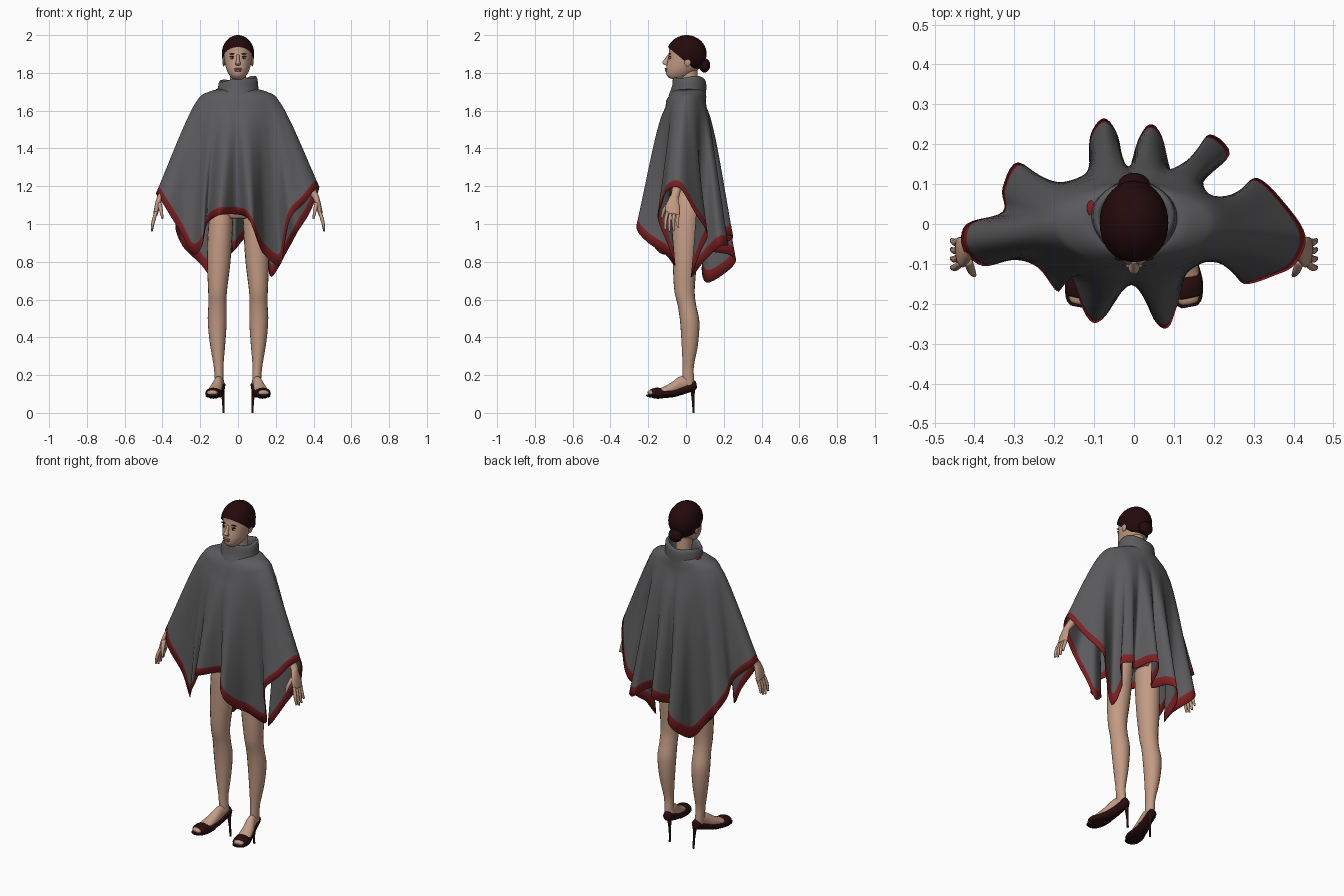
import bpy, bmesh, math
from mathutils import Vector, Matrix

cube = bpy.data.objects.get("Cube")
if cube:
    bpy.data.objects.remove(cube, do_unlink=True)


def material(name, r, g, b):
    mat = bpy.data.materials.new(name)
    mat.use_nodes = True
    mat.diffuse_color = (r, g, b, 1)
    node = next(n for n in mat.node_tree.nodes if n.type == "BSDF_PRINCIPLED")
    node.inputs["Base Color"].default_value = (r, g, b, 1)
    node.inputs["Roughness"].default_value = 0.8
    return mat


skin = material("skin", 0.55, 0.33, 0.23)
hair = material("dark_hair", 0.017, 0.003, 0.0035)
wool = material("grey_wool", 0.105, 0.105, 0.11)
trim = material("red_trim", 0.21, 0.014, 0.016)
leather = material("dark_leather", 0.02, 0.004, 0.004)
white = material("eye_white", 0.45, 0.38, 0.34)
dark = material("eye_dark", 0.03, 0.015, 0.012)
lip = material("lips", 0.34, 0.14, 0.11)


def finish(name, bm, *mats):
    bmesh.ops.recalc_face_normals(bm, faces=bm.faces)
    mesh = bpy.data.meshes.new(name)
    bm.to_mesh(mesh)
    bm.free()
    for mat in mats:
        mesh.materials.append(mat)
    obj = bpy.data.objects.new(name, mesh)
    bpy.context.collection.objects.link(obj)
    mesh.shade_smooth()
    return obj


def spline(p, t):
    """Point on a smooth curve between the second and third of four points."""
    a, b, c, d = p
    return b + (c - a) * (t / 2) + (2 * a - 5 * b + 4 * c - d) * (t * t / 2) \
        + (3 * b - a - 3 * c + d) * (t ** 3 / 2)


def skin_rings(bm, rings, closed_ends):
    rows = [[bm.verts.new(p) for p in ring] for ring in rings]
    n = len(rows[0])
    for r in range(len(rows) - 1):
        for k in range(n):
            j = (k + 1) % n
            bm.faces.new((rows[r][k], rows[r][j], rows[r + 1][j], rows[r + 1][k]))
    if closed_ends:
        bm.faces.new(rows[0])
        bm.faces.new(rows[-1])


def tube(name, rows, mat, side=1, sides=20, steps=4):
    """Smooth loft of elliptical rings; each row is x, y, z, width, depth."""
    pts = [Vector((side * r[0],) + tuple(r[1:])) for r in rows]
    axis = (pts[-1] - pts[0]).to_3d().normalized()
    ref = Vector((0, 1, 0)) if abs(axis.z) > 0.6 else Vector((0, 0, 1))
    across = axis.cross(ref).normalized()
    over = across.cross(axis)
    fine = []
    for i in range(len(pts) - 1):
        quad = [pts[max(0, min(len(pts) - 1, i + k))] for k in (-1, 0, 1, 2)]
        fine += [spline(quad, s / steps) for s in range(steps)]
    fine.append(pts[-1])
    turns = [math.tau * k / sides for k in range(sides)]
    rings = [[p.to_3d() + across * p[3] * math.cos(a) + over * p[4] * math.sin(a)
              for a in turns] for p in fine]
    bm = bmesh.new()
    skin_rings(bm, rings, True)
    return finish(name, bm, mat)


def ball(name, centre, size, mat):
    bm = bmesh.new()
    bmesh.ops.create_uvsphere(bm, u_segments=28, v_segments=18, radius=1)
    bmesh.ops.transform(bm, matrix=Matrix.Translation(centre) @ Matrix.Diagonal((*size, 1)),
                        verts=bm.verts)
    return finish(name, bm, mat)


# Poncho: hem outline, counterclockwise from the front centre
hem = [Vector(p) for p in (
    (0, -.14, 1.05), (.05, -.24, 1.03), (.085, -.26, .97), (.11, -.2, .9), (.14, -.11, .84),
    (.22, -.06, .78), (.245, -.1, .9), (.275, -.15, 1.03), (.35, -.13, 1.11),
    (.405, -.1, 1.18), (.43, -.03, 1.19), (.38, .05, 1.06), (.31, .115, .95), (.26, .08, .86),
    (.18, .03, .72), (.17, .1, .81), (.24, .175, .88), (.19, .225, .89), (.15, .17, .92),
    (.1, .12, .93), (.07, .22, .94), (.04, .25, .93), (.01, .21, .9),
    (-.02, .12, .86), (-.04, .22, .84), (-.075, .265, .81), (-.11, .22, .75),
    (-.12, .11, .69), (-.2, .09, .79), (-.29, .155, .88), (-.33, .09, .97),
    (-.33, .03, 1.05), (-.42, 0, 1.14), (-.43, -.06, 1.16), (-.38, -.105, 1.08),
    (-.3, -.09, .95), (-.24, -.11, .84),
    (-.19, -.17, .89), (-.165, -.12, 1.0), (-.12, -.23, 1.04), (-.08, -.24, 1.05))]
count = len(hem)
outline = [spline([hem[(i + k) % count] for k in (-1, 0, 1, 2)], s / 5)
           for i in range(count) for s in range(5)]


def blur(points, reach):
    n = len(points)
    return [sum((points[(i + k) % n] for k in range(-reach, reach + 1)), Vector())
            / (2 * reach + 1) for i in range(n)]


soft = blur(outline, 10)
headings = [Vector((p.x * 0.55, p.y, 0)).normalized() for p in blur(soft, 12)]


def ring_at(width, depth, z, rise=0, y=0.0):
    return [Vector((h.x * width, h.y * depth + y, z + rise * abs(h.x))) for h in headings]


shoulder = ring_at(0.205, 0.11, 1.61, 0.06)
rings = [ring_at(0.085, 0.08, 1.72, 0, 0.02), ring_at(0.14, 0.095, 1.685, 0.02, 0.01),
         ring_at(0.185, 0.105, 1.65, 0.038)]
fall = [k / 12 for k in range(12)] + [0.93, 1]
for t in fall:
    bulge = 0.02 * math.sin(math.pi * t ** 0.6)
    rings.append([s.lerp(Vector((m.x, m.y, o.z)).lerp(o, t ** 0.45), t) + h * bulge
                  for s, m, o, h in zip(shoulder, soft, outline, headings)])
bm = bmesh.new()
skin_rings(bm, rings, False)
bm.faces.ensure_lookup_table()
for face in bm.faces[-len(outline):]:
    face.material_index = 1
poncho = finish("poncho", bm, wool, trim)
solid = poncho.modifiers.new("cloth_thickness", "SOLIDIFY")
solid.thickness = 0.004

# Rolled cowl collar with a small red tab at its side
collar_rings = []
for radius, y, z in ((.106, .008, 1.675), (.1, .012, 1.7), (.096, .018, 1.73),
                     (.094, .018, 1.755), (.088, .018, 1.768), (.08, .018, 1.768),
                     (.072, .018, 1.75), (.07, .018, 1.7)):
    turns = [math.tau * k / 40 for k in range(40)]
    collar_rings.append([(radius * 1.1 * math.cos(a), y + radius * .94 * math.sin(a),
                          z + .012 * math.cos(a) * (z > 1.72) + .006 * math.sin(3 * a))
                         for a in turns])
bm = bmesh.new()
skin_rings(bm, collar_rings, False)
finish("collar", bm, wool)
ball("collar_tab", (-.108, .04, 1.712), (.01, .019, .0045), trim)

# Body and head
tube("torso", ((0, .01, 1.03, .09, .06), (0, .01, 1.1, .13, .085), (0, .01, 1.3, .1, .075),
               (0, 0, 1.5, .12, .08), (0, .01, 1.62, .1, .06)), skin)
tube("neck", ((0, .025, 1.6, .06, .05), (0, .02, 1.72, .043, .045),
              (0, .01, 1.84, .045, .05)), skin)
tube("head", ((0, -.075, 1.768, .016, .02), (0, -.065, 1.778, .034, .043),
              (0, -.045, 1.805, .054, .064), (0, -.02, 1.84, .067, .082),
              (0, -.005, 1.88, .074, .092), (0, 0, 1.92, .074, .092),
              (0, .01, 1.955, .052, .062), (0, .01, 1.975, .02, .03)), skin, sides=32)
tube("nose", ((0, -.09, 1.895, .007, .007), (0, -.104, 1.868, .009, .012),
              (0, -.11, 1.85, .014, .016), (0, -.1, 1.838, .01, .008)), skin)
ball("upper_lip", (0, -.105, 1.821), (.021, .008, .005), lip)
ball("lower_lip", (0, -.104, 1.812), (.018, .008, .006), lip)

# Hair swept back over the skull into a bun
bm = bmesh.new()
bmesh.ops.create_uvsphere(bm, u_segments=36, v_segments=24, radius=1)
bmesh.ops.transform(bm, matrix=Matrix.Translation((0, .003, 1.9))
                    @ Matrix.Diagonal((.086, .106, .1, 1)), verts=bm.verts)
bmesh.ops.bisect_plane(bm, geom=bm.verts[:] + bm.edges[:] + bm.faces[:],
                       plane_co=(0, -.09, 1.932), plane_no=(0, .64, .77), clear_inner=True)
finish("hair", bm, hair)
ball("hair_bun", (0, .098, 1.84), (.04, .03, .038), hair)

for side, label in ((1, "left_"), (-1, "right_")):
    # Face details
    ball(label + "ear", (side * .075, .008, 1.86), (.007, .017, .026), skin)
    ball(label + "eye", (side * .03, -.084, 1.879), (.013, .0065, .007), white)
    ball(label + "iris", (side * .03, -.0885, 1.879), (.006, .003, .006), dark)
    ball(label + "eyelid", (side * .031, -.085, 1.886), (.014, .006, .003), dark)
    ball(label + "eyebrow", (side * .032, -.086, 1.901), (.017, .006, .003), hair)

    # Arm and hand
    tube(label + "arm", ((.15, 0, 1.56, .03, .03), (.28, -.025, 1.35, .027, .027),
                         (.395, -.053, 1.17, .02, .023), (.415, -.065, 1.135, .016, .025),
                         (.428, -.07, 1.09, .015, .038), (.438, -.07, 1.05, .012, .037)),
         skin, side)
    for k in range(4):
        y = -.098 + k * .019
        drop = (.01, 0, .006, .022)[k]
        tube(label + "finger_%d" % (k + 1),
             ((.433, y, 1.065, .009, .009), (.448, y * 1.1 - .001, 1.015, .009, .009),
              (.457, y * 1.2 + .008, .96 + drop, .005, .006)), skin, side, 10)
    tube(label + "thumb", ((.417, -.09, 1.11, .012, .012), (.407, -.118, 1.07, .01, .01),
                           (.4, -.128, 1.03, .005, .006)), skin, side, 10)

    # Leg
    tube(label + "leg", ((.07, .01, 1.2, .03, .045), (.083, .01, 1.1, .058, .07),
                         (.093, 0, .98, .065, .072),
                         (.102, -.006, .8, .062, .064), (.108, -.008, .65, .05, .054),
                         (.109, .005, .57, .048, .049), (.11, .02, .48, .05, .051),
                         (.108, .02, .36, .04, .043), (.103, .012, .25, .026, .03),
                         (.1, .012, .19, .024, .03), (.097, .015, .14, .022, .03)), skin, side)

    # Foot and open-toed pump
    tube(label + "foot", ((.095, .03, .165, .022, .022), (.103, -.02, .155, .024, .04),
                          (.115, -.07, .132, .032, .03), (.128, -.13, .113, .036, .019),
                          (.136, -.188, .106, .028, .015), (.138, -.2, .104, .018, .008)),
         skin, side)
    tube(label + "shoe", ((.09, .054, .15, .012, .018), (.092, .04, .146, .025, .027),
                          (.1, -.01, .124, .028, .024), (.113, -.07, .107, .036, .024),
                          (.124, -.12, .105, .042, .027), (.131, -.155, .104, .043, .03),
                          (.135, -.182, .102, .038, .024)), leather, side)
    tube(label + "shoe_sole", ((.115, -.08, .088, .03, .007), (.127, -.14, .087, .042, .008),
                               (.136, -.19, .09, .036, .008), (.139, -.208, .092, .02, .005)),
         leather, side)
    tube(label + "stiletto_heel", ((.088, .036, .15, .022, .02), (.082, .036, .11, .01, .011),
                                   (.078, .038, .05, .006, .006), (.077, .04, 0, .006, .006)),
         leather, side, 12)
